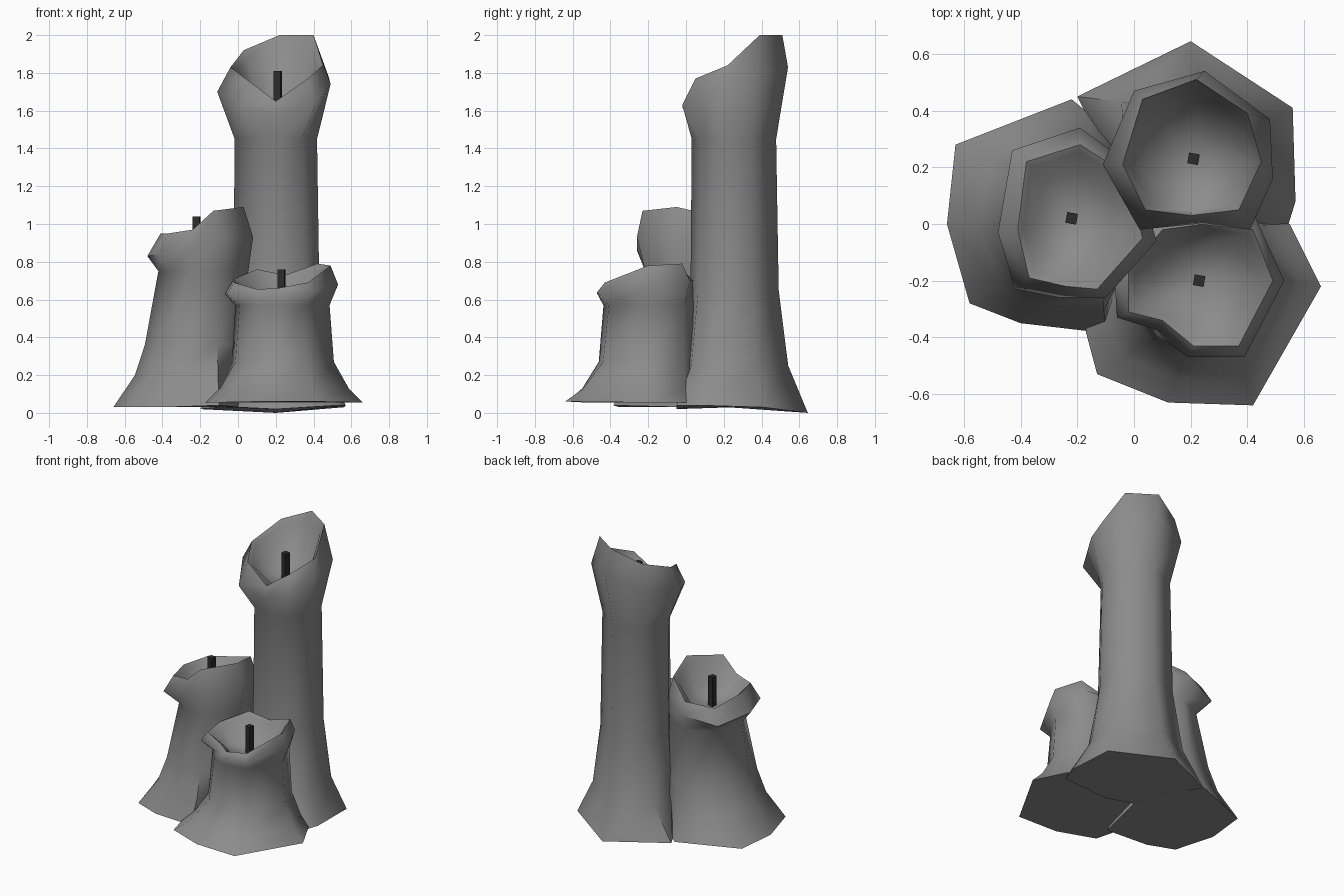
import bpy, bmesh, math
from mathutils import Vector

if "Cube" in bpy.data.objects:
    bpy.data.objects.remove(bpy.data.objects["Cube"])


def material(name, grey):
    m = bpy.data.materials.new(name)
    m.diffuse_color = (grey, grey, grey, 1)
    m.use_nodes = True
    m.node_tree.nodes["Principled BSDF"].inputs["Base Color"].default_value = m.diffuse_color
    return m


WAX = material("grey wax", 0.26)
WICK = material("charred wick", 0.025)


def finish(name, bm, mat, angle):
    bmesh.ops.recalc_face_normals(bm, faces=bm.faces)
    me = bpy.data.meshes.new(name)
    bm.to_mesh(me)
    bm.free()
    ob = bpy.data.objects.new(name, me)
    bpy.context.collection.objects.link(ob)
    me.materials.append(mat)
    bpy.ops.object.select_all(action='DESELECT')
    ob.select_set(True)
    bpy.context.view_layer.objects.active = ob
    bpy.ops.object.shade_smooth_by_angle(angle=math.radians(angle))
    return ob


def candle(name, centre, radius, foot, shaft, bulge, lip, floor, wick_at, wick_top):
    """Loft the melted foot into a round shaft, then bulge, lip and wax bowl."""
    c = Vector((centre[0], centre[1], 0))
    dirs = []
    for x, y, z in bulge:
        d = Vector((x, y, 0)) - c
        dirs.append(d.normalized())
    rings = [[Vector(p) for p in foot]]
    for z, t in shaft:
        ring = []
        for p, d in zip(foot, dirs):
            q = Vector((p[0], p[1], 0)).lerp(c + d * radius, t)
            ring.append(Vector((q.x, q.y, z)))
        rings.append(ring)
    rings.append([Vector(p) for p in bulge])
    lip = [Vector(p) for p in lip]
    rings.append(lip)
    # sunken bowl inside the lip
    w = Vector((wick_at[0], wick_at[1], floor))
    for scale, mix in ((0.9, 0.14), (0.62, 0.85)):
        ring = []
        for p in lip:
            q = w.lerp(p, scale)
            q.z = p.z + (floor - p.z) * mix
            ring.append(q)
        rings.append(ring)

    bm = bmesh.new()
    loops = [[bm.verts.new(p) for p in r] for r in rings]
    n = len(foot)
    for a, b in zip(loops, loops[1:]):
        for i in range(n):
            j = (i + 1) % n
            bm.faces.new((a[i], a[j], b[j], b[i]))
    bm.faces.new(loops[0][::-1])
    hub = bm.verts.new(w)
    for i in range(n):
        bm.faces.new((loops[-1][i], loops[-1][(i + 1) % n], hub))
    finish(name, bm, WAX, 65)

    # wick
    bm = bmesh.new()
    low = floor - 0.03
    bmesh.ops.create_cone(bm, cap_ends=True, segments=4, radius1=0.027,
                          radius2=0.027, depth=wick_top - low)
    bmesh.ops.translate(bm, verts=bm.verts, vec=(0, 0, (wick_top + low) / 2))
    ob = finish(name + "_wick", bm, WICK, 30)
    ob.location = (wick_at[0], wick_at[1], 0)
    ob.rotation_euler.z = math.radians(35)


# tall candle at the back; points run anticlockwise from the right
candle("tall_candle", (0.205, 0.255), 0.225,
       [(.57, .08, .04), (.56, .41, .03), (.2, .645, 0), (-.2, .45, .02),
        (-.1, .25, .03), (0, 0, .03), (.2, -.05, .02), (.53, -.05, .04)],
       [(.25, .62), (.65, .92), (1.45, 1)],
       [(.49, .16, 1.74), (.48, .37, 1.78), (.25, .54, 1.83), (0, .47, 1.75),
        (-.11, .21, 1.70), (.02, -.02, 1.62), (.22, 0, 1.58), (.41, -.02, 1.63)],
       [(.45, .22, 1.84), (.40, .39, 2), (.22, .51, 2), (.03, .44, 1.92),
        (-.04, .21, 1.83), (.04, .05, 1.77), (.2, .03, 1.65), (.37, .05, 1.77)],
       1.62, (.21, .23), 1.81)

# middle candle on the left
candle("middle_candle", (-0.18, 0.02), 0.245,
       [(0, 0, .03), (-.05, .3, .03), (-.22, .44, .03), (-.63, .28, .03),
        (-.66, 0, .03), (-.58, -.28, .03), (-.4, -.35, .03), (-.1, -.385, .04)],
       [(.2, .48), (.36, .7), (.75, 1)],
       [(.08, -.06, .93), (0, .2, .92), (-.19, .34, .88), (-.43, .26, .83),
        (-.48, -.03, .83), (-.42, -.23, .84), (-.26, -.26, .86), (-.1, -.26, .93)],
       [(.03, -.05, 1.09), (-.02, .17, 1.04), (-.19, .28, .95), (-.38, .22, .93),
        (-.41, -.02, .95), (-.37, -.19, .95), (-.24, -.22, .97), (-.13, -.23, 1.07)],
       .83, (-.22, .02), 1.04)

# short candle at the front
candle("short_candle", (0.235, -0.19), 0.25,
       [(.66, -.22, .055), (.55, 0, .055), (.3, .05, .055), (0, 0, .055),
        (-.15, -.2, .055), (-.17, -.38, .055), (-.13, -.53, .055),
        (.12, -.63, .06), (.42, -.64, .06)],
       [(.13, .42), (.27, .87), (.57, 1)],
       [(.53, -.2, .68), (.43, .02, .7), (.23, .04, .7), (.02, 0, .68),
        (-.07, -.17, .63), (-.06, -.33, .63), (.10, -.38, .61),
        (.19, -.47, .63), (.39, -.47, .64)],
       [(.49, -.2, .78), (.42, -.02, .79), (.25, 0, .73), (.1, -.02, .76),
        (-.02, -.17, .71), (-.02, -.31, .69), (.1, -.34, .655),
        (.21, -.43, .66), (.37, -.43, .69)],
       .57, (.23, -.2), .76)
